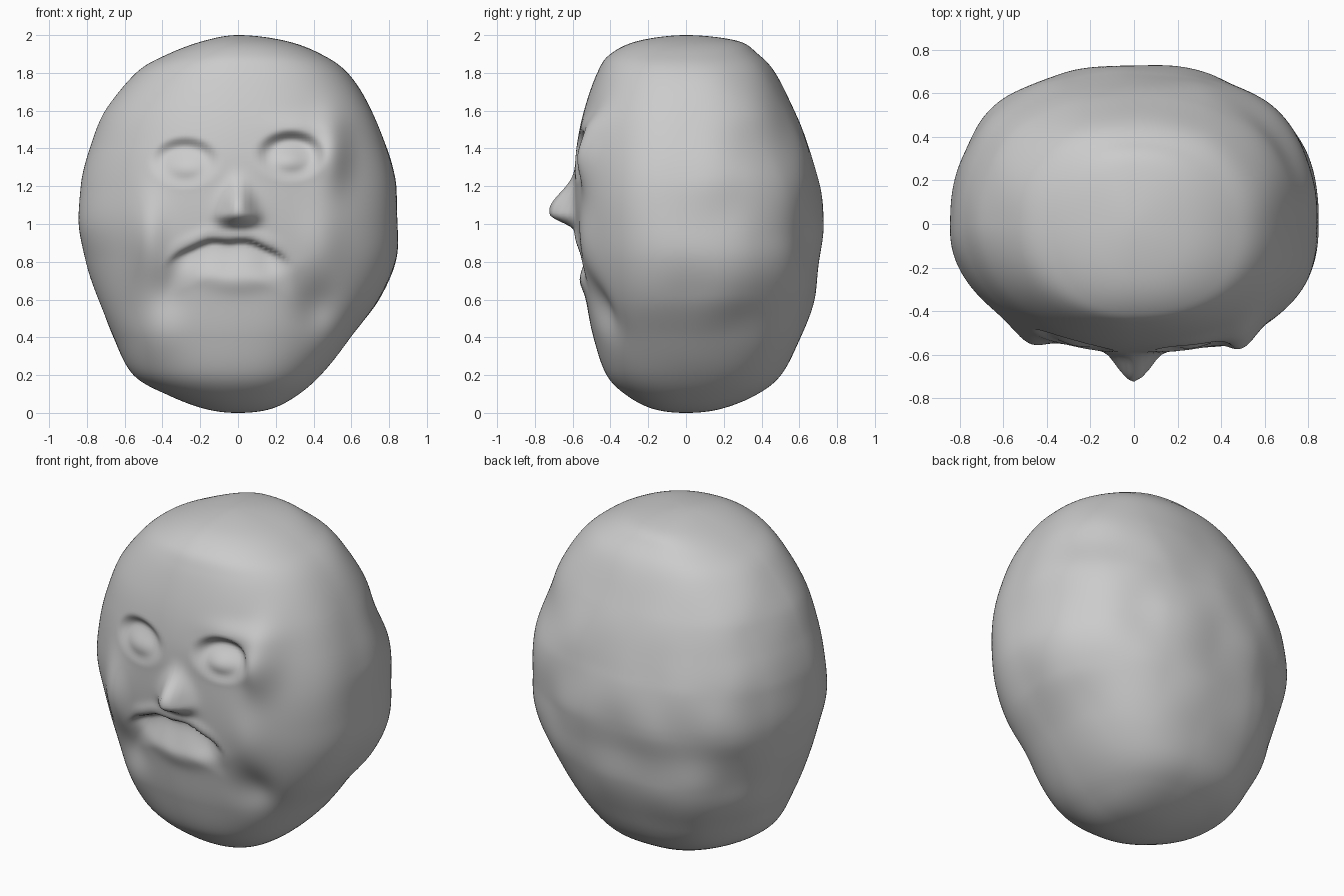
import bpy
import bmesh
from math import sin, cos, pi, exp, hypot, copysign
from mathutils import Vector, noise

cube = bpy.data.objects.get("Cube")
if cube:
    bpy.data.objects.remove(cube, do_unlink=True)

SEGMENTS, RINGS = 240, 190

# Head profile from bottom to top: height, reach to -x, +x, front, back
PROFILE = [Vector(row) for row in (
    (0, 0, 0, 0, 0), (.02, .17, .17, .17, .18), (.09, .36, .31, .31, .36),
    (.2, .55, .44, .42, .5), (.4, .66, .6, .49, .61), (.6, .74, .75, .53, .68),
    (.8, .8, .83, .565, .705), (1, .85, .85, .585, .725), (1.2, .83, .84, .59, .705),
    (1.4, .78, .79, .58, .645), (1.6, .7, .71, .54, .575), (1.8, .54, .58, .47, .47),
    (1.9, .37, .44, .4, .38), (1.97, .18, .25, .25, .27), (2, 0, 0, 0, 0))]


def past_pole(row):
    return Vector((row[0], -row[1], -row[2], -row[3], -row[4]))


ROWS = [past_pole(PROFILE[1])] + PROFILE + [past_pole(PROFILE[-2])]


def profile_at(t):
    """Smooth curve through the profile rows, t from 0 to 1."""
    s = t * (len(PROFILE) - 1)
    i = min(int(s), len(PROFILE) - 2)
    u = s - i
    a, b, c, d = ROWS[i:i + 4]
    return b + (c - a) * (u / 2) + (a * 2 - b * 5 + c * 4 - d) * (u * u / 2) \
        + (b * 3 - a - c * 3 + d) * (u ** 3 / 2)


def step(lo, hi, v):
    u = min(max((v - lo) / (hi - lo), 0), 1)
    return u * u * (3 - 2 * u)


def bump(x, z, cx, cz, sx, sz):
    return exp(-((x - cx) / sx) ** 2 - ((z - cz) / sz) ** 2)


def eye(x, z, cx, cz, depth):
    """Soft socket, deepest under the upper lid, with a low eyeball."""
    d = hypot((x - cx) / .17, (z - cz) / .125)
    lid = .4 + .6 * step(-.1, .1, z - cz)
    ball = bump(x, z, cx, cz - .025, .11, .07)
    return depth * (.6 * ball - lid * (1 - step(.6, 1.15, d)))


def nose(x, z):
    """Narrow bridge widening to a blunt tip with a steep underside."""
    height = .135 * step(1.34, 1.07, z) ** 1.7 * step(.96, 1.055, z)
    width = .045 + .035 * step(1.3, 1.06, z)
    wings = .02 * bump(abs(x), z, .075, 1.04, .04, .04)
    return height * exp(-(abs(x) / width) ** 2) + wings


def mouth(x, z):
    """Arched upper lip overhanging a sloping lower lip."""
    across = abs((x + .05) / .32)
    drop = .925 + .005 * sin(x * 32) - .12 * across ** 2.6 - z
    inside = 1 - step(.6, 1.1, across)
    recess = step(0, .03, drop) * (1 - step(.02, .22, drop))
    upper_lip = exp(-((drop + .03) / .035) ** 2)
    lower_lip = bump(x, z, 0, .69 + .8 * x * x, .22, .055)
    return inside * (.01 * upper_lip - .06 * recess) + .014 * lower_lip


def face_relief(x, z):
    """Outward displacement of the front of the head."""
    r = nose(x, z) + mouth(x, z)
    r += eye(x, z, -.28, 1.325, .045) + eye(x, z, .28, 1.36, .06)
    r += .075 * bump(x, z, .5, 1.38, .09, .18)       # outer brow ridge
    r += .02 * bump(x, z, .36, 1.52, .16, .06)       # brow
    r += .065 * bump(x, z, -.48, .92, .1, .24)       # cheek
    r += .03 * bump(x, z, .45, .9, .12, .2)          # other cheek
    r -= .05 * bump(x, z, .42, .56, .11, .14)        # cheek hollow
    r -= .025 * bump(x, z, -.36, .64, .1, .12)       # jaw crease
    r += .025 * bump(x, z, -.43, .4, .13, .14)       # jaw lump
    return r


def surface_point(t, angle):
    z, left, right, front, back = profile_at(t)
    c, s = cos(angle), sin(angle)
    # The front of the model's right side is rounder than the rest
    squareness = 2 / (2.05 if c < 0 and s < 0 else 2.35)
    x = copysign(abs(c) ** squareness, c) * (right if c > 0 else left)
    y = copysign(abs(s) ** squareness, s) * (back if s > 0 else front)
    # Uneven lumps around the sides and back
    lump = noise.noise(Vector((x, y, z)) * 3.2) * .03 * sin(pi * t)
    lump *= step(-.45, .3, y)
    x, y = x * (1 + lump), y * (1 + lump)
    y -= face_relief(x, z) * step(.1, .35, -y)
    return x, y, z


def build_head():
    bm = bmesh.new()
    rings = [[bm.verts.new(surface_point(r / RINGS, 2 * pi * k / SEGMENTS))
              for k in range(SEGMENTS)] for r in range(1, RINGS)]
    for low, high in zip(rings, rings[1:]):
        for k in range(SEGMENTS):
            n = (k + 1) % SEGMENTS
            bm.faces.new((low[k], low[n], high[n], high[k]))
    # Close both poles
    for ring, z in ((rings[0], 0), (rings[-1], 2)):
        pole = bm.verts.new((0, 0, z))
        for k in range(SEGMENTS):
            bm.faces.new((ring[k], ring[(k + 1) % SEGMENTS], pole))
    bmesh.ops.recalc_face_normals(bm, faces=bm.faces)
    for face in bm.faces:
        face.smooth = True
    mesh = bpy.data.meshes.new("head")
    bm.to_mesh(mesh)
    bm.free()
    head = bpy.data.objects.new("head", mesh)
    bpy.context.collection.objects.link(head)
    return head


# Plain clay colour
clay = bpy.data.materials.new("grey_clay")
clay.use_nodes = True
colour = (.6, .6, .6, 1)
clay.diffuse_color = colour
shader = next(n for n in clay.node_tree.nodes if n.type == "BSDF_PRINCIPLED")
shader.inputs["Base Color"].default_value = colour
shader.inputs["Roughness"].default_value = .7

head = build_head()
head.data.materials.append(clay)
